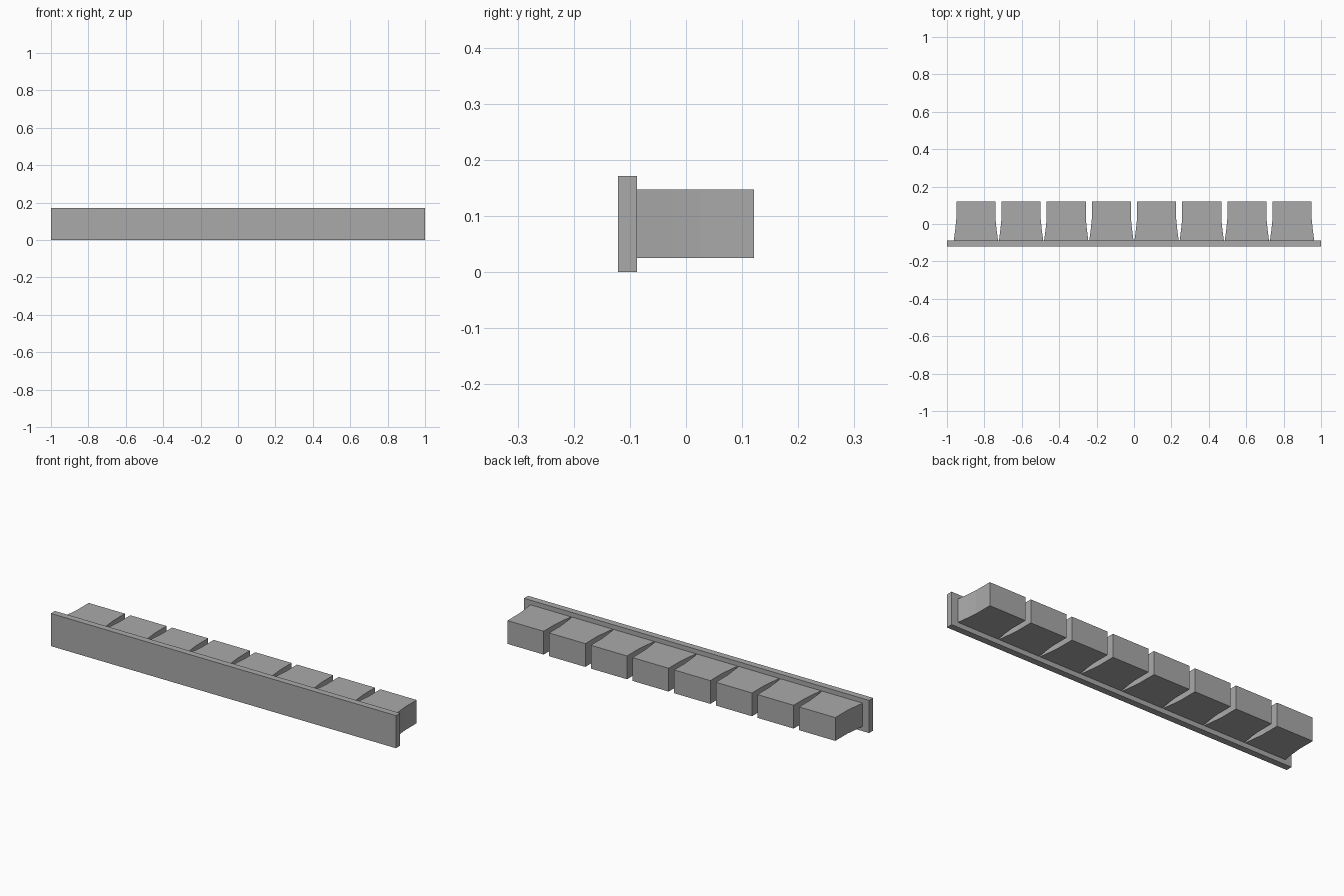
import bpy
import bmesh

cube = bpy.data.objects.get("Cube")
if cube:
    bpy.data.objects.remove(cube, do_unlink=True)

grey = bpy.data.materials.new("plain grey")
grey.use_nodes = True
colour = (0.4, 0.4, 0.4, 1)
grey.diffuse_color = colour
grey.node_tree.nodes["Principled BSDF"].inputs["Base Color"].default_value = colour


def prism(name, outline, z0, z1, x=0):
    """Extrude an outline in plan from z0 up to z1."""
    bm = bmesh.new()
    base = bm.faces.new([bm.verts.new((px, py, z0)) for px, py in outline])
    top = bmesh.ops.extrude_face_region(bm, geom=[base])["geom"]
    bmesh.ops.translate(bm, vec=(0, 0, z1 - z0),
                        verts=[v for v in top if isinstance(v, bmesh.types.BMVert)])
    bmesh.ops.recalc_face_normals(bm, faces=bm.faces)
    mesh = bpy.data.meshes.new(name)
    bm.to_mesh(mesh)
    bm.free()
    mesh.materials.append(grey)
    obj = bpy.data.objects.new(name, mesh)
    obj.location.x = x
    bpy.context.collection.objects.link(obj)


def mirrored(half):
    """Close a right-hand half outline with its mirror image."""
    return half + [(-px, py) for px, py in reversed(half)]


# Long front plate
prism("front_plate", mirrored([(1, -0.121), (1, -0.087)]), 0, 0.171)

# Row of blocks, each flaring where it meets the plate
BLOCKS, PITCH = 8, 0.2415
half_block = [(0.118, -0.087), (0.110, -0.025), (0.105, 0.025), (0.105, 0.121)]
for i in range(BLOCKS):
    prism(f"block_{i + 1}", mirrored(half_block), 0.025, 0.147,
          (i - (BLOCKS - 1) / 2) * PITCH)
